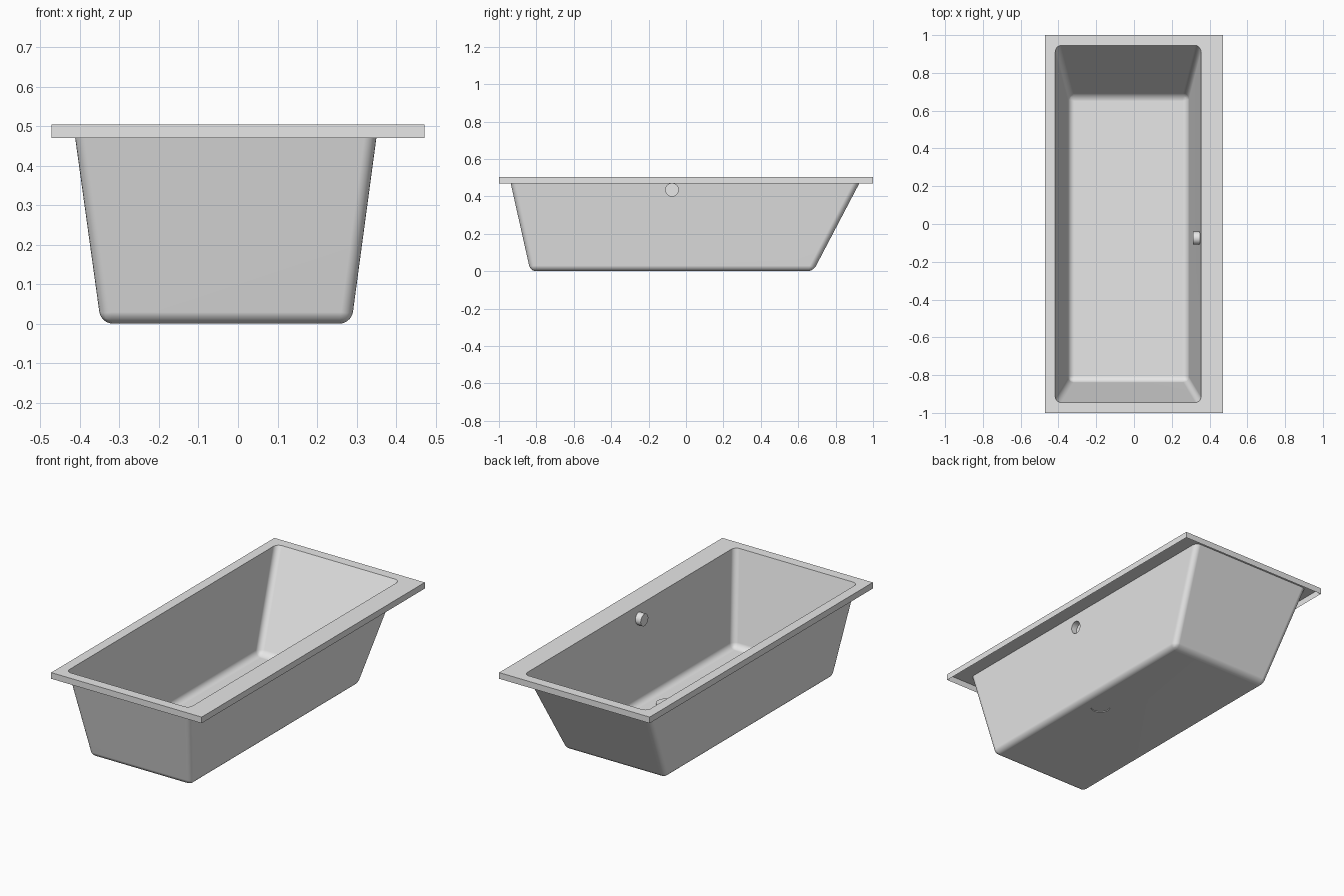
import bpy, bmesh, math
from mathutils import Vector

cube = bpy.data.objects.get("Cube")
if cube:
    bpy.data.objects.remove(cube, do_unlink=True)

grey = bpy.data.materials.new("light grey enamel")
grey.use_nodes = True
grey.diffuse_color = (0.8, 0.8, 0.8, 1)
grey.node_tree.nodes["Principled BSDF"].inputs["Base Color"].default_value = (0.8, 0.8, 0.8, 1)

TOP, LIP = 0.505, 0.47
FLOOR = (-0.347, 0.287, -0.832, 0.68)      # x0, x1, y0, y1 at z = 0
MOUTH = (-0.417, 0.355, -0.945, 0.945)     # the same at the rim
OUTER = (-0.472, 0.472, -1.0, 1.0)


def corners(box, z):
    x0, x1, y0, y1 = box
    return [Vector(p) for p in ((x0, y0, z), (x1, y0, z), (x1, y1, z), (x0, y1, z))]


def finish(bm, name):
    mesh = bpy.data.meshes.new(name)
    bm.to_mesh(mesh)
    bm.free()
    ob = bpy.data.objects.new(name, mesh)
    bpy.context.collection.objects.link(ob)
    mesh.materials.append(grey)
    bpy.ops.object.select_all(action='DESELECT')
    ob.select_set(True)
    bpy.context.view_layer.objects.active = ob
    bpy.ops.object.shade_smooth_by_angle(angle=math.radians(40))
    return ob


def add_loop(bm, points):
    vs = [bm.verts.new(p) for p in points]
    return [bm.edges.new((a, b)) for a, b in zip(vs, vs[1:] + vs[:1])]


def fill_between(bm, edges, normal):
    made = bmesh.ops.triangle_fill(bm, edges=edges, use_beauty=True, normal=normal)["geom"]
    for f in made:
        if isinstance(f, bmesh.types.BMFace):
            f.normal_update()
            if f.normal.dot(normal) < 0:
                f.normal_flip()


def cut_hole(bm, direction, points):
    """Replace the largest face looking along direction by one with a hole."""
    bm.normal_update()
    d = Vector(direction)
    face = max((f for f in bm.faces if f.normal.dot(d) > 0.95), key=lambda f: f.calc_area())
    normal, edges = face.normal.copy(), list(face.edges)
    bmesh.ops.delete(bm, geom=[face], context='FACES_ONLY')
    fill_between(bm, edges + add_loop(bm, points), normal)


def cup(name, mouth, bottom):
    """Short closed tube let into a hole."""
    bm = bmesh.new()
    a = [bm.verts.new(p) for p in mouth]
    b = [bm.verts.new(p) for p in bottom]
    n = len(a)
    for i in range(n):
        j = (i + 1) % n
        bm.faces.new((a[i], a[j], b[j], b[i]))
    bm.faces.new(b)
    bmesh.ops.recalc_face_normals(bm, faces=bm.faces)
    return finish(bm, name)


# Outlines of the overflow and the drain
turn = [(math.cos(math.tau * i / 32), math.sin(math.tau * i / 32)) for i in range(32)]
slope = (MOUTH[1] - FLOOR[1]) / TOP
overflow = [(-0.075 + 0.034 * c, 0.435 + 0.034 * s) for c, s in turn]
overflow_mouth = [(FLOOR[1] + slope * z, y, z) for y, z in overflow]
overflow_end = [(0.313, y, z) for y, z in overflow]
drain_mouth = [(0.175 + 0.052 * c, -0.072 + 0.052 * s, 0) for c, s in turn]
drain_end = [(x, y, 0.004) for x, y, z in drain_mouth]

# Basin: tapered box with rounded upright and floor edges, open at the top
bm = bmesh.new()
lo = [bm.verts.new(p) for p in corners(FLOOR, 0)]
hi = [bm.verts.new(p) for p in corners(MOUTH, TOP)]
bm.faces.new(lo[::-1])
bm.faces.new(hi)
for i in range(4):
    j = (i + 1) % 4
    bm.faces.new((lo[i], lo[j], hi[j], hi[i]))
round_edges = [e for e in bm.edges if min(v.co.z for v in e.verts) < 0.01]
bmesh.ops.bevel(bm, geom=round_edges, offset=0.03, offset_type='OFFSET',
                segments=5, profile=0.5, affect='EDGES')
bm.normal_update()
lid = max((f for f in bm.faces if f.normal.z > 0.9), key=lambda f: f.calc_area())
mouth_loop = [v.co.copy() for v in lid.verts]
bmesh.ops.delete(bm, geom=[lid], context='FACES_ONLY')
cut_hole(bm, (1, 0, 0), overflow_mouth)
cut_hole(bm, (0, 0, -1), drain_mouth)
basin = finish(bm, "basin")
weighted = basin.modifiers.new("flat walls", 'WEIGHTED_NORMAL')
weighted.keep_sharp = True

# Rim: flat deck around the basin mouth with a short skirt
bm = bmesh.new()
edge_loop = add_loop(bm, corners(OUTER, TOP))
fill_between(bm, edge_loop + add_loop(bm, mouth_loop), Vector((0, 0, 1)))
for a, b in zip(corners(OUTER, TOP), corners(OUTER, TOP)[1:] + corners(OUTER, TOP)[:1]):
    drop = Vector((0, 0, LIP - TOP))
    bm.faces.new([bm.verts.new(p) for p in (a, a + drop, b + drop, b)])
bmesh.ops.remove_doubles(bm, verts=bm.verts, dist=1e-5)
finish(bm, "rim")

# Fittings
cup("overflow", overflow_mouth, overflow_end)
cup("drain", drain_mouth, drain_end)
